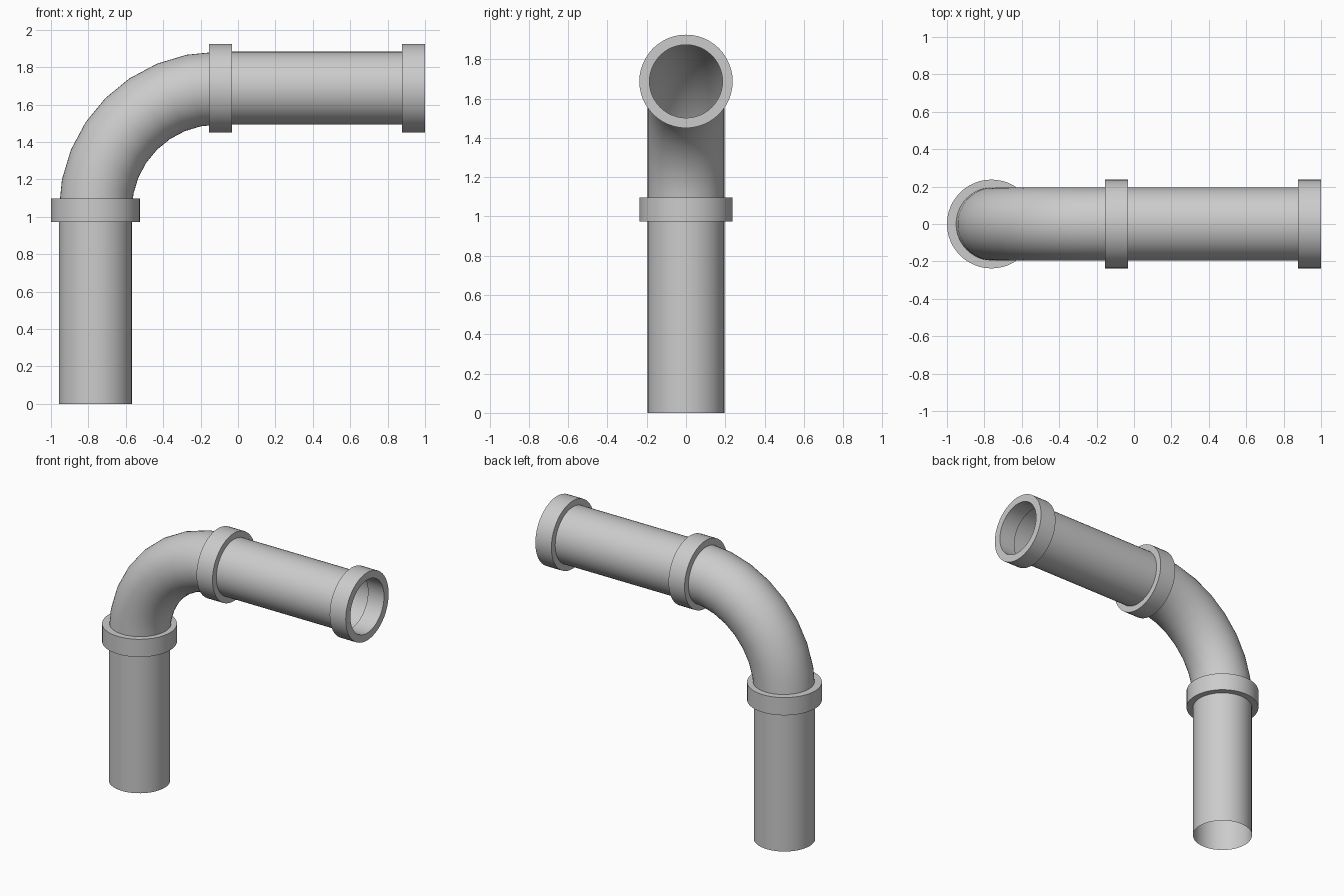
import bpy, bmesh, math
from mathutils import Vector

if "Cube" in bpy.data.objects:
    bpy.data.objects.remove(bpy.data.objects["Cube"])

SIDES = 48
PIPE_R, FLANGE_R, HOLE_R = 0.195, 0.2375, 0.186
VX, HZ = -0.7625, 1.6875          # axis of the upright pipe, axis of the level pipe
BX, BZ = -0.11, 1.035             # centre of the elbow's bend


def sweep(name, stations, closed=False):
    """Loft circles; a station is (x, z, angle, radius), angle 0 = heading up, 90 deg = heading +x."""
    bm = bmesh.new()
    rings = []
    for x, z, a, r in stations:
        side = Vector((math.cos(a), 0, -math.sin(a)))
        ring = []
        for i in range(SIDES):
            t = 2 * math.pi * i / SIDES
            ring.append(bm.verts.new(Vector((x, 0, z)) + side * (r * math.cos(t))
                                     + Vector((0, r * math.sin(t), 0))))
        rings.append(ring)
    pairs = list(zip(rings, rings[1:]))
    if closed:
        pairs.append((rings[-1], rings[0]))
    for a, b in pairs:
        for i in range(SIDES):
            j = (i + 1) % SIDES
            bm.faces.new((a[i], a[j], b[j], b[i]))
    if closed:
        bmesh.ops.recalc_face_normals(bm, faces=bm.faces)
    mesh = bpy.data.meshes.new(name)
    bm.to_mesh(mesh)
    bm.free()
    ob = bpy.data.objects.new(name, mesh)
    bpy.context.collection.objects.link(ob)
    bpy.ops.object.select_all(action='DESELECT')
    ob.select_set(True)
    bpy.context.view_layer.objects.active = ob
    bpy.ops.object.shade_smooth_by_angle(angle=math.radians(35))
    return ob


UP, ACROSS = 0, math.pi / 2

# Thin open pipes
sweep("upright_pipe", [(VX, 0, UP, PIPE_R), (VX, BZ, UP, PIPE_R)])
sweep("level_pipe", [(BX, HZ, ACROSS, PIPE_R), (0.99, HZ, ACROSS, PIPE_R)])

# Quarter bend in eight segments
R = BX - VX
bend = []
for k in range(9):
    a = ACROSS * k / 8
    bend.append((BX - R * math.cos(a), BZ + R * math.sin(a), a, PIPE_R))
sweep("elbow", bend)


# Collars: rectangular rings around the joints and the open end
def flange(name, start, end, angle):
    section = [(start, HOLE_R), (start, FLANGE_R), (end, FLANGE_R), (end, HOLE_R)]
    sweep(name, [(VX, s, angle, r) if angle == UP else (s, HZ, angle, r)
                 for s, r in section], closed=True)


flange("lower_flange", 0.973, 1.097, UP)
flange("middle_flange", -0.155, -0.031, ACROSS)
flange("end_flange", 0.876, 1.0, ACROSS)
